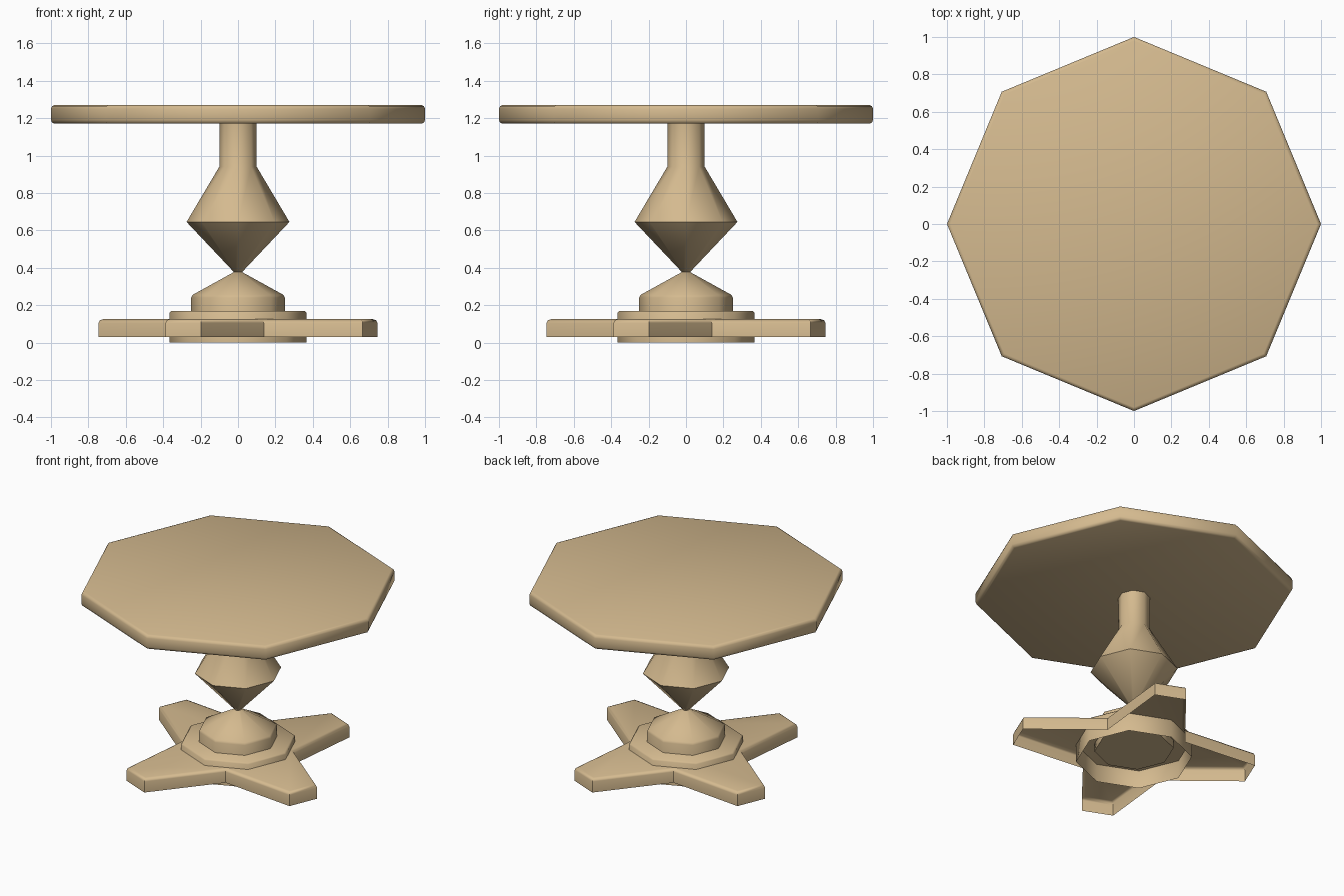
import bpy
import bmesh
from math import cos, sin, radians

cube = bpy.data.objects.get("Cube")
if cube:
    bpy.data.objects.remove(cube, do_unlink=True)

SIDES = 8

wood = bpy.data.materials.new("tan_wood")
wood.use_nodes = True
tan = (0.66, 0.49, 0.275, 1)
wood.diffuse_color = tan
wood.node_tree.nodes["Principled BSDF"].inputs["Base Color"].default_value = tan


def polar(r, deg, z):
    return (r * cos(radians(deg)), r * sin(radians(deg)), z)


def finish(name, bm, smooth_angle):
    mesh = bpy.data.meshes.new(name)
    bm.to_mesh(mesh)
    bm.free()
    mesh.materials.append(wood)
    ob = bpy.data.objects.new(name, mesh)
    bpy.context.collection.objects.link(ob)
    bpy.ops.object.select_all(action="DESELECT")
    ob.select_set(True)
    bpy.context.view_layer.objects.active = ob
    bpy.ops.object.shade_smooth_by_angle(angle=radians(smooth_angle))
    return ob


def turned(name, profile, cap_bottom=True, smooth_angle=50):
    """Octagonal turning from (radius, height) pairs, bottom to top."""
    bm = bmesh.new()
    rings = [[bm.verts.new(polar(r, i * 360 / SIDES, z)) for i in range(SIDES)]
             for r, z in profile]
    for low, high in zip(rings, rings[1:]):
        for i in range(SIDES):
            j = (i + 1) % SIDES
            bm.faces.new((low[i], low[j], high[j], high[i]))
    bm.faces.new(rings[-1])
    if cap_bottom:
        bm.faces.new(rings[0][::-1])
    return finish(name, bm, smooth_angle)


# Table top with softened rims
turned("table_top", [(0.98, 1.17), (0.994, 1.176), (1, 1.19),
                     (1, 1.25), (0.994, 1.264), (0.98, 1.27)])

# Baluster column
turned("column", [(0.02, 0.375), (0.275, 0.645), (0.1, 0.94), (0.1, 1.17)])

# Pedestal block with conical cap
turned("pedestal", [(0.25, 0.07), (0.25, 0.24), (0.243, 0.255), (0.02, 0.378)])

# Hollow skirt, open underneath
turned("base_skirt", [(0.365, 0), (0.365, 0.16), (0.355, 0.17)], cap_bottom=False)

# Four tapered feet as one cross-shaped shell, open underneath
bm = bmesh.new()
outline = []
for k in range(4):
    valley = 22.5 + 90 * k
    outline += [(0.36, valley), (0.771, valley + 37.3), (0.771, valley + 52.7)]
top = bm.faces.new([bm.verts.new(polar(r, a, 0.125)) for r, a in outline])
rim = list(top.edges)
skirt = bmesh.ops.extrude_edge_only(bm, edges=rim)["geom"]
for v in skirt:
    if isinstance(v, bmesh.types.BMVert):
        v.co.z = 0.03
bmesh.ops.recalc_face_normals(bm, faces=bm.faces)
if top.normal.z < 0:
    bmesh.ops.reverse_faces(bm, faces=bm.faces)
bmesh.ops.bevel(bm, geom=rim, offset=0.02, segments=2, profile=0.5, affect="EDGES")
finish("feet", bm, 50)
